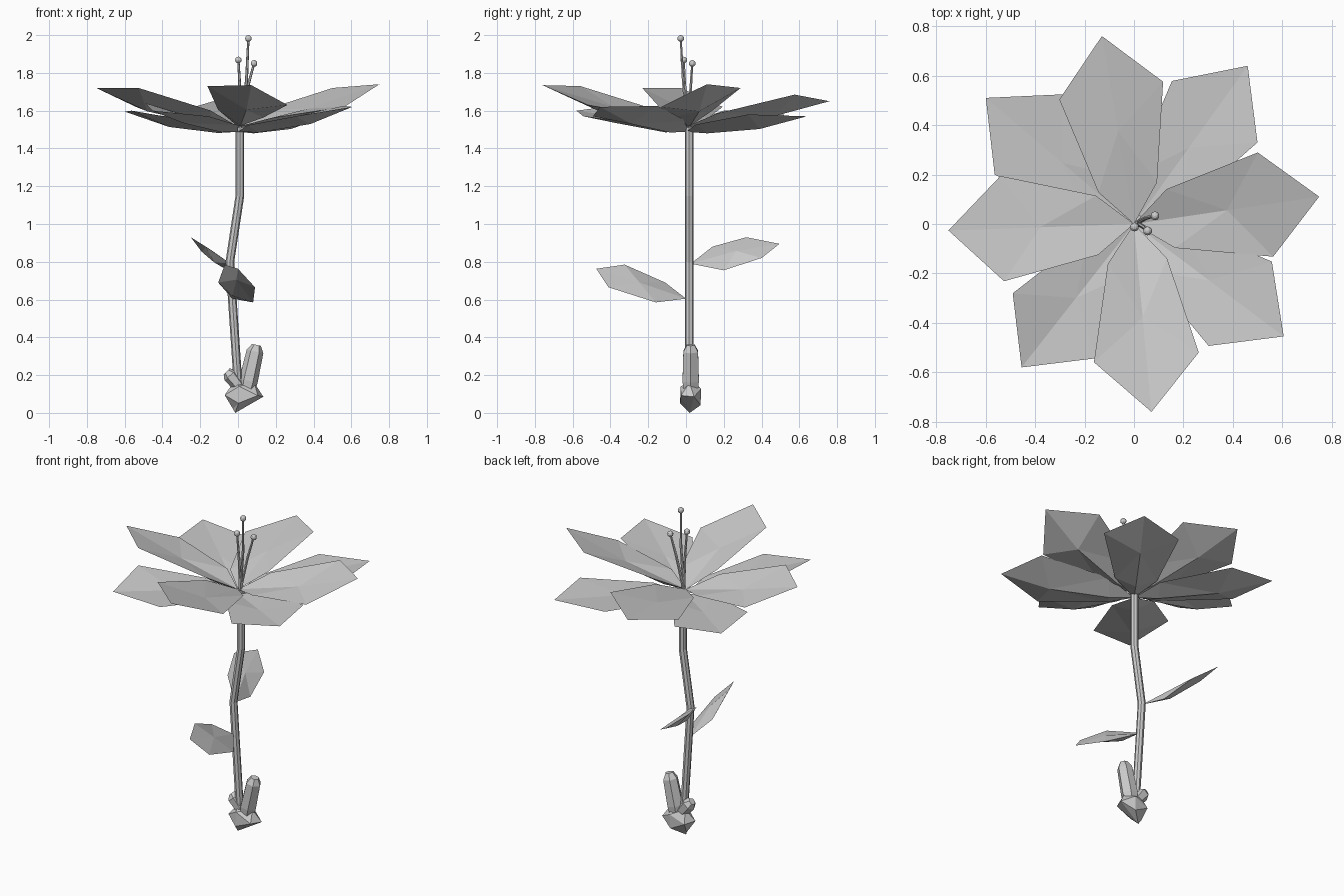
import bpy, bmesh, math, random
from mathutils import Vector as V, Euler

if "Cube" in bpy.data.objects:
    bpy.data.objects.remove(bpy.data.objects["Cube"])

random.seed(4)


def finish(name, bm):
    bmesh.ops.recalc_face_normals(bm, faces=bm.faces)
    me = bpy.data.meshes.new(name)
    bm.to_mesh(me)
    bm.free()
    ob = bpy.data.objects.new(name, me)
    bpy.context.collection.objects.link(ob)
    return ob


def blade(name, rim, top, keel_in, keel_out):
    """Faceted blade: six rim points, one top centre, a two-point keel below."""
    bm = bmesh.new()
    r = [bm.verts.new(p) for p in rim]
    t, a, b = (bm.verts.new(p) for p in (top, keel_in, keel_out))
    for i in range(6):
        v, w = r[i], r[(i + 1) % 6]
        bm.faces.new((v, w, t))
        bm.faces.new((w, v, a if i in (0, 5) else b))
    bm.faces.new((r[1], a, b))
    bm.faces.new((r[5], b, a))
    return finish(name, bm)


def tube(name, path, radii, sides):
    """Flat-sided tube along a mostly upright path."""
    bm = bmesh.new()
    pts = [V(p) for p in path]
    rings = []
    for i, p in enumerate(pts):
        d = (pts[min(i + 1, len(pts) - 1)] - pts[max(i - 1, 0)]).normalized()
        u = V((0, 1, 0)).cross(d).normalized()
        w = d.cross(u)
        rings.append([bm.verts.new(p + radii[i] * (u * math.cos(a) + w * math.sin(a)))
                      for a in (2 * math.pi * k / sides for k in range(sides))])
    for r, s in zip(rings, rings[1:]):
        for k in range(sides):
            n = (k + 1) % sides
            bm.faces.new((r[k], r[n], s[n], s[k]))
    bm.faces.new(rings[0])
    bm.faces.new(rings[-1])
    return finish(name, bm)


def petal(name, angle, length, base, z_left, z_tip, z_right):
    a = math.radians(angle)
    f, s = V((math.cos(a), math.sin(a), 0)), V((-math.sin(a), math.cos(a), 0))

    def at(along, across, z):
        return f * along + s * across + V((0, 0, z))
    rise = (z_left + z_right) / 2 - base
    rim = [at(0, 0, base),
           at(0.15, -0.12, base + 0.42 * (z_right - base)),
           at(0.71 * length, -0.213, z_right),
           at(length, 0, z_tip),
           at(0.71 * length, 0.213, z_left),
           at(0.15, 0.12, base + 0.42 * (z_left - base))]
    return blade(name, rim, at(0.38, 0, base + 0.62 * rise),
                 at(0.14, 0, base + 0.15 * rise - 0.02),
                 at(0.48, 0, base + 0.88 * rise - 0.055))


# Upper petals: angle, length, heights of left corner, tip, right corner
for i, p in enumerate([(8.4, 0.757, 1.72, 1.74, 1.62),
                       (99.7, 0.771, 1.60, 1.65, 1.685),
                       (182.0, 0.751, 1.72, 1.72, 1.62),
                       (275.3, 0.763, 1.63, 1.735, 1.73)]):
    petal(f"upper_petal_{i + 1}", p[0], p[1], 1.515, *p[2:])

# Lower petals
for i, p in enumerate([(54.3, 0.788, 1.555, 1.57, 1.58),
                       (139.6, 0.787, 1.60, 1.595, 1.56),
                       (231.9, 0.737, 1.57, 1.60, 1.64),
                       (323.1, 0.757, 1.625, 1.62, 1.57)]):
    petal(f"lower_petal_{i + 1}", p[0], p[1], 1.488, *p[2:])

# Stem
tube("stem", [(0.01, 0.017, 1.51), (0.01, 0.017, 1.15), (-0.043, 0.017, 0.8),
              (-0.03, 0.017, 0.6), (0.005, 0.017, 0.08)], [0.023] * 5, 8)

# Leaves
leaf_rims = [
    [(-0.04, 0.025, 0.79), (-0.17, 0.14, 0.88), (-0.25, 0.32, 0.93),
     (-0.21, 0.495, 0.895), (-0.10, 0.40, 0.82), (-0.055, 0.20, 0.755)],
    [(-0.03, 0.0, 0.605), (-0.105, -0.11, 0.69), (-0.07, -0.325, 0.785),
     (0.0, -0.475, 0.763), (0.09, -0.41, 0.665), (0.08, -0.16, 0.585)]]
for i, rim in enumerate(leaf_rims):
    rim = [V(p) for p in rim]
    n = (rim[2] - rim[4]).cross(rim[3] - rim[0]).normalized()
    if n.z < 0:
        n = -n
    inner, outer = (rim[1] + rim[5]) / 2, (rim[2] + rim[4]) / 2
    blade(f"leaf_{i + 1}", rim, (inner + outer) / 2 + n * 0.014,
          inner - n * 0.025, outer - n * 0.028)

# Stamens with round tips
for i, (bend, tip) in enumerate([((0.045, -0.015, 1.76), (0.055, -0.028, 1.982)),
                                 ((0.05, 0.025, 1.72), (0.085, 0.033, 1.85)),
                                 ((0.01, -0.005, 1.72), (0.002, -0.012, 1.868))]):
    tube(f"stamen_{i + 1}", [(0.012, 0.005, 1.51), bend, tip], [0.009, 0.008, 0.006], 6)
    bpy.ops.mesh.primitive_uv_sphere_add(segments=10, ring_count=6, radius=0.018, location=tip)
    bpy.context.object.name = f"stamen_tip_{i + 1}"

# Faceted bulb at the foot
bm = bmesh.new()
bmesh.ops.create_icosphere(bm, subdivisions=1, radius=1)
turn = Euler((0.3, 0.5, 0.4)).to_matrix()
for v in bm.verts:
    c = turn @ v.co * random.uniform(0.97, 1.06)
    v.co = (0.03 + c.x * 0.106, 0.025 + c.y * 0.066, 0.09 + c.z * 0.083)
min(bm.verts, key=lambda v: v.co.z).co = (-0.015, 0.02, 0)
finish("bulb", bm)

# Shoots growing from the bulb
tube("tall_shoot", [(0.04, 0.025, 0.09), (0.055, 0.025, 0.17), (0.09, 0.025, 0.325),
                    (0.098, 0.025, 0.36)], [0.04, 0.05, 0.045, 0.024], 6)
tube("short_shoot", [(0.03, 0.025, 0.11), (0.0, 0.025, 0.15), (-0.04, 0.025, 0.2),
                     (-0.06, 0.025, 0.22)], [0.028, 0.036, 0.042, 0.022], 6)
